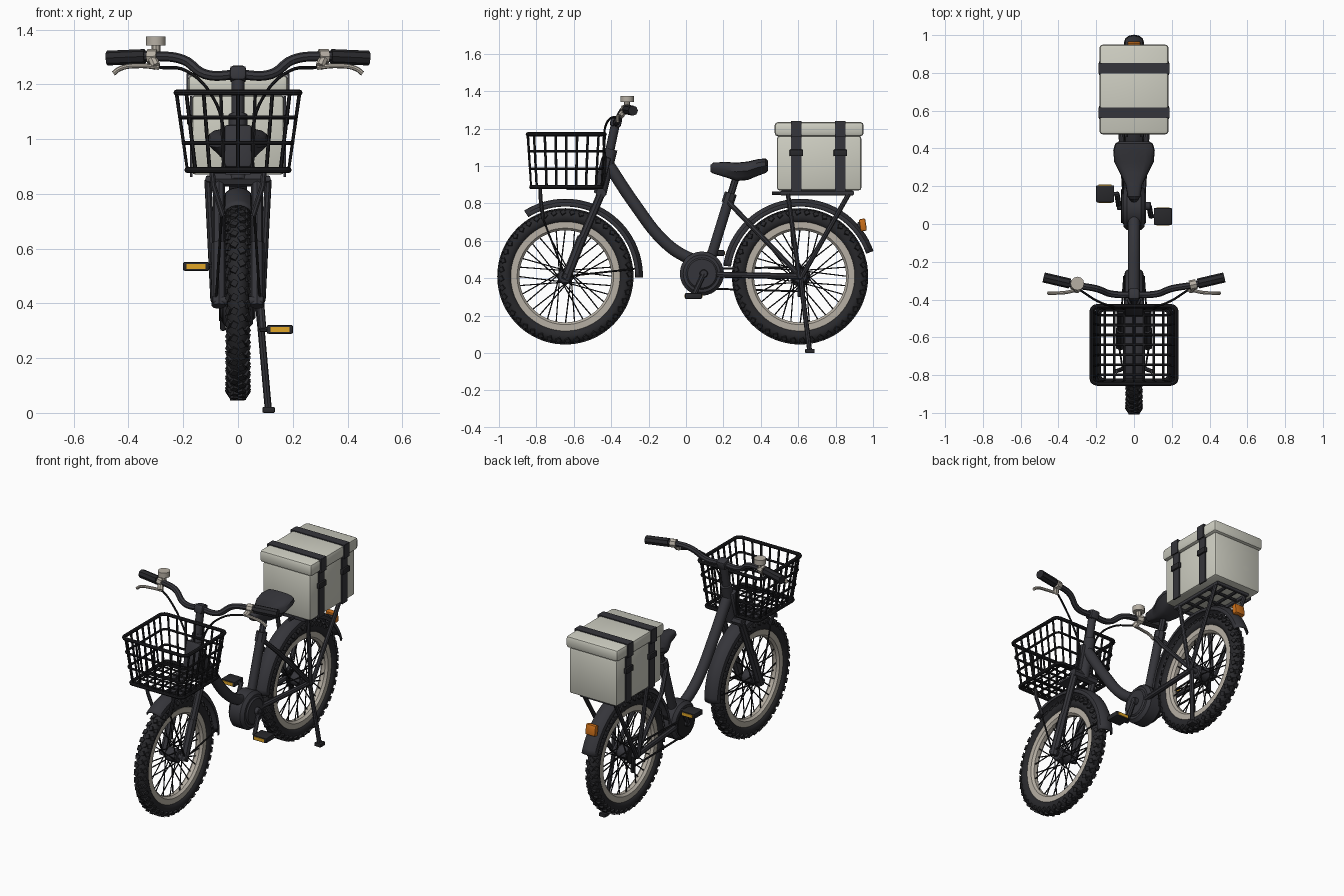
import bpy, bmesh, math
from math import sin, cos, pi, radians
from mathutils import Matrix, Vector

cube = bpy.data.objects.get("Cube")
if cube:
    bpy.data.objects.remove(cube)


def material(name, r, g, b):
    m = bpy.data.materials.new(name)
    m.use_nodes = True
    m.diffuse_color = (r, g, b, 1)
    bsdf = m.node_tree.nodes["Principled BSDF"]
    bsdf.inputs["Base Color"].default_value = (r, g, b, 1)
    bsdf.inputs["Roughness"].default_value = 0.6
    return m


FRAME = material("charcoal frame", .036, .036, .043)
RUBBER = material("tyre rubber", .021, .021, .024)
BLACK = material("black wire", .013, .013, .015)
METAL = material("warm grey metal", .47, .43, .37)
CASE = material("pale box", .62, .62, .54)
ORANGE = material("orange lens", .6, .16, .01)
YELLOW = material("yellow reflector", .75, .38, .02)
made = []


def add(name, mesh, mat):
    ob = bpy.data.objects.new(name, mesh)
    bpy.context.collection.objects.link(ob)
    mesh.materials.clear()
    mesh.materials.append(mat)
    made.append(ob)
    return ob


def from_bm(name, bm, mat):
    bmesh.ops.recalc_face_normals(bm, faces=bm.faces[:])
    mesh = bpy.data.meshes.new(name)
    bm.to_mesh(mesh)
    bm.free()
    return add(name, mesh, mat)


def tube(name, paths, r, mat, curved=False, cyclic=False, res=2):
    """Sweep a round section along one or more paths."""
    cu = bpy.data.curves.new(name, "CURVE")
    cu.dimensions = "3D"
    cu.bevel_depth, cu.bevel_resolution = r, res
    cu.use_fill_caps, cu.resolution_u = True, 6
    for path in paths:
        s = cu.splines.new("BEZIER" if curved else "POLY")
        pts = s.bezier_points if curved else s.points
        pts.add(len(path) - 1)
        for p, co in zip(pts, path):
            if curved:
                p.co = co
                p.handle_left_type = p.handle_right_type = "AUTO"
            else:
                p.co = (*co, 1)
        s.use_cyclic_u = cyclic
    tmp = bpy.data.objects.new(name + "_path", cu)
    bpy.context.collection.objects.link(tmp)
    deps = bpy.context.evaluated_depsgraph_get()
    mesh = bpy.data.meshes.new_from_object(tmp.evaluated_get(deps))
    bpy.data.objects.remove(tmp)
    return add(name, mesh, mat)


def box(name, c, size, mat, bevel=0, rot=0):
    bm = bmesh.new()
    m = Matrix.Translation(c) @ Matrix.Rotation(rot, 4, "X") @ Matrix.Diagonal((*size, 1))
    bmesh.ops.create_cube(bm, size=1, matrix=m)
    if bevel:
        bmesh.ops.bevel(bm, geom=bm.edges[:], offset=bevel, segments=2, affect="EDGES", profile=.5)
    return from_bm(name, bm, mat)


def lathe(name, profile, cy, cz, mat, a0=0, a1=360, n=48, thick=0):
    """Turn an (x, radius) profile about the x axis."""
    bm = bmesh.new()
    rows = []
    for i in range(n + 1):
        a = radians(a0 + (a1 - a0) * i / n)
        rows.append([bm.verts.new((x, cy + r * cos(a), cz + r * sin(a))) for x, r in profile])
    for p, q in zip(rows, rows[1:]):
        for j in range(len(profile) - 1):
            bm.faces.new((p[j], p[j + 1], q[j + 1], q[j]))
    bmesh.ops.remove_doubles(bm, verts=bm.verts[:], dist=1e-5)
    ob = from_bm(name, bm, mat)
    if thick:
        ob.modifiers.new("thickness", "SOLIDIFY").thickness = thick
    return ob


def both(path):
    return [[(s * x, y, z) for x, y, z in path] for s in (-1, 1)]


def drum(name, x, r, cy, cz, mat, bev=.008, x0=None):
    x0 = -x if x0 is None else x0
    return lathe(name, [(x0, 0), (x0, r - bev), (x0 + bev, r), (x - bev, r), (x, r - bev), (x, 0)], cy, cz, mat, n=28)


# Wheels
FY, RY, WZ = -.645, .61, .41


def wheel(label, cy):
    ring = [(.038 * cos(t * pi / 8), .32 + .038 * sin(t * pi / 8)) for t in range(17)]
    lathe(label + "_tyre", ring, cy, WZ, RUBBER, n=64)
    rim = [(-.026, .292), (-.026, .258), (-.012, .246), (.012, .246), (.026, .258), (.026, .292), (-.026, .292)]
    lathe(label + "_rim", rim, cy, WZ, METAL, n=64)
    bm = bmesh.new()
    for i in range(44):
        for s in (-1, 1):
            a = 2 * pi * (i + s / 4) / 44
            turn = Matrix.Translation((0, cy, WZ)) @ Matrix.Rotation(a, 4, "X")
            for x, r, tilt in ((.013, .357, 0), (.033, .341, 1)):
                m = turn @ Matrix.Translation((s * x, 0, r)) @ Matrix.Rotation(s * tilt, 4, "Y")
                m = m @ Matrix.Rotation(s * .5, 4, "Z") @ Matrix.Diagonal((.022, .024, .014, 1))
                bmesh.ops.create_cube(bm, size=1, matrix=m)
    from_bm(label + "_tread", bm, RUBBER)
    spokes = []
    for i in range(32):
        a, s = 2 * pi * i / 32, 1 if i % 2 else -1
        h = a + (.9 if i % 4 < 2 else -.9)
        spokes.append([(s * .034, cy + .036 * cos(h), WZ + .036 * sin(h)),
                       (s * .006, cy + .255 * cos(a), WZ + .255 * sin(a))])
    tube(label + "_spokes", spokes, .0035, BLACK, res=1)
    drum(label + "_hub", .04, .042, cy, WZ, FRAME)
    drum(label + "_axle", .095, .016, cy, WZ, FRAME, .004)


wheel("front", FY)
wheel("rear", RY)

# Mudguards
guard = [(-.052, .375), (-.046, .395), (-.025, .41), (0, .415), (.025, .41), (.046, .395), (.052, .375)]
lathe("front_mudguard", guard, FY, WZ, FRAME, -1, 122, 28, .006)
lathe("rear_mudguard", guard, RY, WZ, FRAME, 19, 172, 32, .006)
tube("mudguard_stays", both([(.08, FY, WZ), (.052, FY + .37, WZ + .04)])
     + both([(.08, FY, WZ), (.06, -.765, .72)]), .005, BLACK)

# Fork, head and frame
tube("fork_legs", both([(.07, FY, WZ - .015), (.07, -.455, .85)]), .022, FRAME)
tube("fork_lower_sleeves", both([(.07, FY, WZ - .02), (.07, -.555, .62)]), .026, FRAME)
tube("fork_crown", [[(-.085, -.455, .855), (.085, -.455, .855)]], .028, FRAME)
tube("head_tube", [[(0, -.46, .85), (0, -.4, 1.09)]], .034, FRAME, res=4)
tube("stem", [[(0, -.41, 1.07), (0, -.372, 1.25)]], .024, FRAME, res=4)
box("stem_clamp", (0, -.374, 1.237), (.06, .06, .055), FRAME, .012, -.25)
tube("down_tube", [[(0, -.41, 1.0), (0, -.27, .79), (0, -.12, .6), (0, -.01, .52), (0, .14, .47)]], .032, FRAME, True, res=4)
tube("seat_tube", [[(0, .115, .45), (0, .235, .84)]], .027, FRAME, res=4)
tube("seat_post", [[(0, .23, .82), (0, .275, .96)]], .019, FRAME)
tube("seat_collar", [[(0, .222, .8), (0, .24, .855)]], .033, FRAME)
tube("seat_stays", both([(.02, .225, .81), (.06, .33, .7), (.075, RY, WZ)]), .014, FRAME)
tube("chain_stays", both([(.045, .14, .42), (.075, RY, WZ)]), .016, FRAME)

# Drive unit, chain, cranks and pedals
CY, CZ = .095, .425
drum("motor_housing", .055, .118, .085, CZ, FRAME, .018)
drum("motor_cover", .064, .085, .085, CZ, FRAME)
drum("chainring", -.064, .09, CY, CZ, BLACK, .002, -.07)
drum("crank_axle", .09, .022, CY, CZ, FRAME, .004)
drum("rear_sprocket", -.045, .055, RY, WZ, BLACK, .002, -.053)
tube("chain", [[(-.06, .1, .345), (-.05, RY, .33)], [(-.06, .1, .45), (-.05, RY, .46)]], .006, BLACK, res=1)
box("derailleur", (-.055, RY, .35), (.02, .03, .1), BLACK, .006)
for side, s, py, pz in (("right", -1, .16, .535), ("left", 1, .04, .305)):
    tube(side + "_crank_arm", [[(s * .08, CY, CZ), (s * .09, py, pz)]], .014, FRAME)
    tube(side + "_pedal_axle", [[(s * .08, py, pz), (s * .19, py, pz)]], .009, FRAME)
    box(side + "_pedal", (s * .153, py, pz), (.096, .09, .032), RUBBER, .006)
    for d in (-1, 1):
        box(side + "_pedal_reflector", (s * .153, py + d * .045, pz), (.07, .006, .018), YELLOW)

# Saddle lofted from rounded sections: y, half width, bottom, top
bm = bmesh.new()
prev = None
for y, w, lo, hi in ((.13, .02, .97, 1.005), (.145, .034, .96, 1.018), (.21, .045, .94, 1.022), (.27, .075, .92, 1.018),
                     (.33, .105, .925, 1.024), (.39, .11, .95, 1.038), (.425, .1, .962, 1.04), (.438, .08, .975, 1.03)):
    ring = []
    for k in range(16):
        a = 2 * pi * k / 16
        px, pz = [math.copysign(abs(v) ** .6, v) for v in (cos(a), sin(a))]
        ring.append(bm.verts.new((w * px * (1 if pz > -.3 else .75), y, (lo + hi) / 2 + (hi - lo) / 2 * pz)))
    if prev:
        for k in range(16):
            bm.faces.new((prev[k - 1], prev[k], ring[k], ring[k - 1]))
    else:
        bm.faces.new(ring)
    prev = ring
bm.faces.new(prev)
from_bm("saddle", bm, FRAME)

# Handlebar, grips, brakes, cables and bell
half = [(.12, -.37, 1.237), (.2, -.342, 1.29), (.3, -.325, 1.303), (.46, -.288, 1.297)]
bar = [(-x, y, z) for x, y, z in reversed(half)] + [(0, -.374, 1.236)] + half
tube("handlebar", [bar], .018, FRAME, True)
tube("grips", both([(.34, -.315, 1.302), (.478, -.283, 1.296)]), .027, RUBBER)
tube("brake_clamps", both([(.295, -.326, 1.303), (.33, -.318, 1.302)]), .027, METAL)
tube("brake_bodies", both([(.315, -.325, 1.3), (.3, -.352, 1.265)]), .018, METAL)
tube("brake_levers", both([(.29, -.345, 1.262), (.36, -.362, 1.268), (.43, -.366, 1.258), (.455, -.366, 1.24)]), .009, METAL, True)
tube("brake_cables", both([(.285, -.35, 1.262), (.19, -.41, 1.25), (.09, -.44, 1.15), (.05, -.43, 1.0), (.06, -.455, .86)]), .006, BLACK, True)
tube("bell_base", [[(-.3, -.318, 1.3), (-.3, -.315, 1.345)]], .016, METAL)
tube("bell", [[(-.3, -.315, 1.342), (-.3, -.315, 1.375)]], .036, METAL, res=4)

# Basket
TOP, BOT = 1.17, .887


def basket_point(u, v, t):
    """u, v run -1..1 across the basket, t runs 0..1 up it."""
    return (u * (.185 + .04 * t), -.64 + v * (.188 + .018 * t), BOT + (TOP - BOT) * t)


def basket_loop(t):
    out = []
    for cu, cv, start in ((1, 1, 0), (-1, 1, 90), (-1, -1, 180), (1, -1, 270)):
        for d in (0, 30, 60, 90):
            a = radians(start + d)
            out.append(basket_point(cu * .86 + .14 * cos(a), cv * .86 + .14 * sin(a), t))
    return out


tube("basket_rims", [basket_loop(1), basket_loop(0)], .011, BLACK, cyclic=True)
tube("basket_hoops", [basket_loop(.35), basket_loop(.68)], .007, BLACK, cyclic=True)
wires = []
for i in range(7):
    u = -.84 + 1.68 * i / 6
    wires.append([basket_point(u, -1, 1), basket_point(u, -1, 0), basket_point(u, 1, 0), basket_point(u, 1, 1)])
    wires.append([basket_point(-1, u, 1), basket_point(-1, u, 0), basket_point(1, u, 0), basket_point(1, u, 1)])
tube("basket_wires", wires, .007, BLACK, res=1)
tube("basket_struts", both([(.095, -.78, .885), (.09, -.778, .83), (.055, -.765, .72)]), .011, FRAME)
box("basket_bracket", (0, -.445, .97), (.1, .05, .16), FRAME, .01, -.25)
box("basket_floor_plate", (0, -.54, .877), (.09, .2, .012), FRAME)

# Rear rack
tube("rack_rail", [[(-.11, .51, .855), (.11, .51, .855), (.11, .89, .855), (-.11, .89, .855)]], .013, FRAME, cyclic=True)
tube("rack_slats", [[(-.11, y, .855), (.11, y, .855)] for y in (.6, .7, .8)] + both([(.04, .46, .855), (.04, .89, .855)]), .009, FRAME)
tube("rack_legs", both([(.11, .545, .85), (.088, RY - .005, WZ)]) + both([(.11, .87, .85), (.088, RY + .01, WZ)]), .013, FRAME)

# Delivery box with lid and straps
BY = .712
box("box_body", (0, BY, 1.015), (.335, .45, .29), CASE, .012)
box("box_lid", (0, BY, 1.197), (.366, .476, .076), CASE, .018)
for y in (.59, .825):
    box("strap_top", (0, y, 1.237), (.374, .055, .008), FRAME)
    for s in (-1, 1):
        box("strap_lid_side", (s * .185, y, 1.197), (.008, .055, .086), FRAME)
        box("strap_body_side", (s * .17, y, 1.01), (.009, .055, .295), FRAME)
        box("strap_buckle", (s * .176, y, 1.07), (.02, .072, .035), RUBBER, .004)

# Tail light
box("light_bracket", (0, .928, .675), (.05, .03, .05), FRAME, .005, -.2)
box("tail_light", (0, .946, .685), (.07, .034, .066), ORANGE, .008, .15)

# Kickstand
tube("kickstand", [[(.075, .615, .4), (.085, .625, .3), (.11, .66, .02)]], .013, FRAME)
box("kickstand_foot", (.112, .662, .011), (.045, .05, .022), RUBBER, .004)

# Smooth shading with crisp edges
bpy.ops.object.select_all(action="DESELECT")
for ob in made:
    ob.select_set(True)
bpy.context.view_layer.objects.active = made[0]
bpy.ops.object.shade_smooth_by_angle(angle=radians(35))
